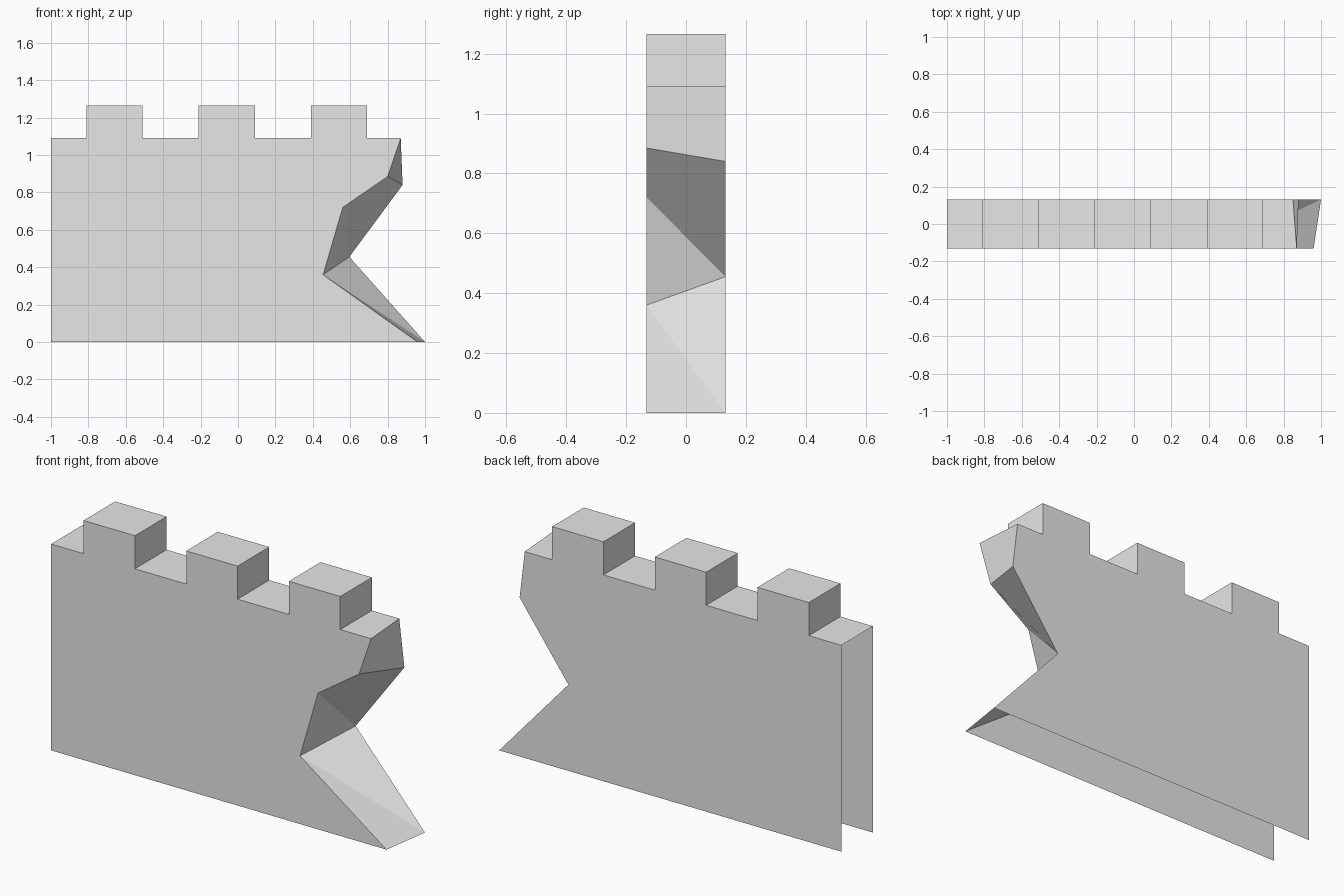
import bpy, bmesh, math

cube = bpy.data.objects.get("Cube")
if cube:
    bpy.data.objects.remove(cube, do_unlink=True)

DEPTH = 0.132
WALL_TOP, MERLON_TOP = 1.09, 1.265
MERLON_STARTS = (-0.81, -0.21, 0.39)
MERLON_WIDTH = 0.30

stone = bpy.data.materials.new("grey_stone")
stone.use_nodes = True
colour = (0.8, 0.8, 0.8, 1)
stone.diffuse_color = colour
stone.node_tree.nodes["Principled BSDF"].inputs["Base Color"].default_value = colour

# Battlement outline, shared by the front and the back
crest = [(-1, 0), (-1, WALL_TOP)]
for x in MERLON_STARTS:
    end = x + MERLON_WIDTH
    crest += [(x, WALL_TOP), (x, MERLON_TOP), (end, MERLON_TOP), (end, WALL_TOP)]

# Broken end, top to bottom, different on each side
front_break = [(0.87, WALL_TOP), (0.80, 0.885), (0.56, 0.72), (0.455, 0.36), (0.96, 0)]
back_break = [(0.85, WALL_TOP), (0.88, 0.84), (0.595, 0.455), (1, 0)]

bm = bmesh.new()


def outline(points, y):
    return [bm.verts.new((x, y, z)) for x, z in points]


front = outline(crest + front_break, -DEPTH)
back = outline(crest + back_break, DEPTH)

# Front and back walls
bm.faces.new(front[::-1])
bm.faces.new(back)

# Top of the wall and the merlons; the straight end and the base stay open
n = len(crest)
for i in range(1, n):
    bm.faces.new((front[i], front[i + 1], back[i + 1], back[i]))

# Facets of the broken end
f, b = front[n:], back[n:]
for facet in ((f[0], f[1], b[1], b[0]), (f[1], f[2], b[2], b[1]),
              (f[2], f[3], b[2]), (f[3], b[3], b[2]), (f[3], f[4], b[3])):
    bm.faces.new(facet)

bmesh.ops.recalc_face_normals(bm, faces=bm.faces[:])
mesh = bpy.data.meshes.new("broken_wall")
bm.to_mesh(mesh)
bm.free()
mesh.materials.append(stone)

wall = bpy.data.objects.new("broken_wall", mesh)
bpy.context.collection.objects.link(wall)
bpy.ops.object.select_all(action='DESELECT')
wall.select_set(True)
bpy.context.view_layer.objects.active = wall
bpy.ops.object.shade_smooth_by_angle(angle=math.radians(5))
